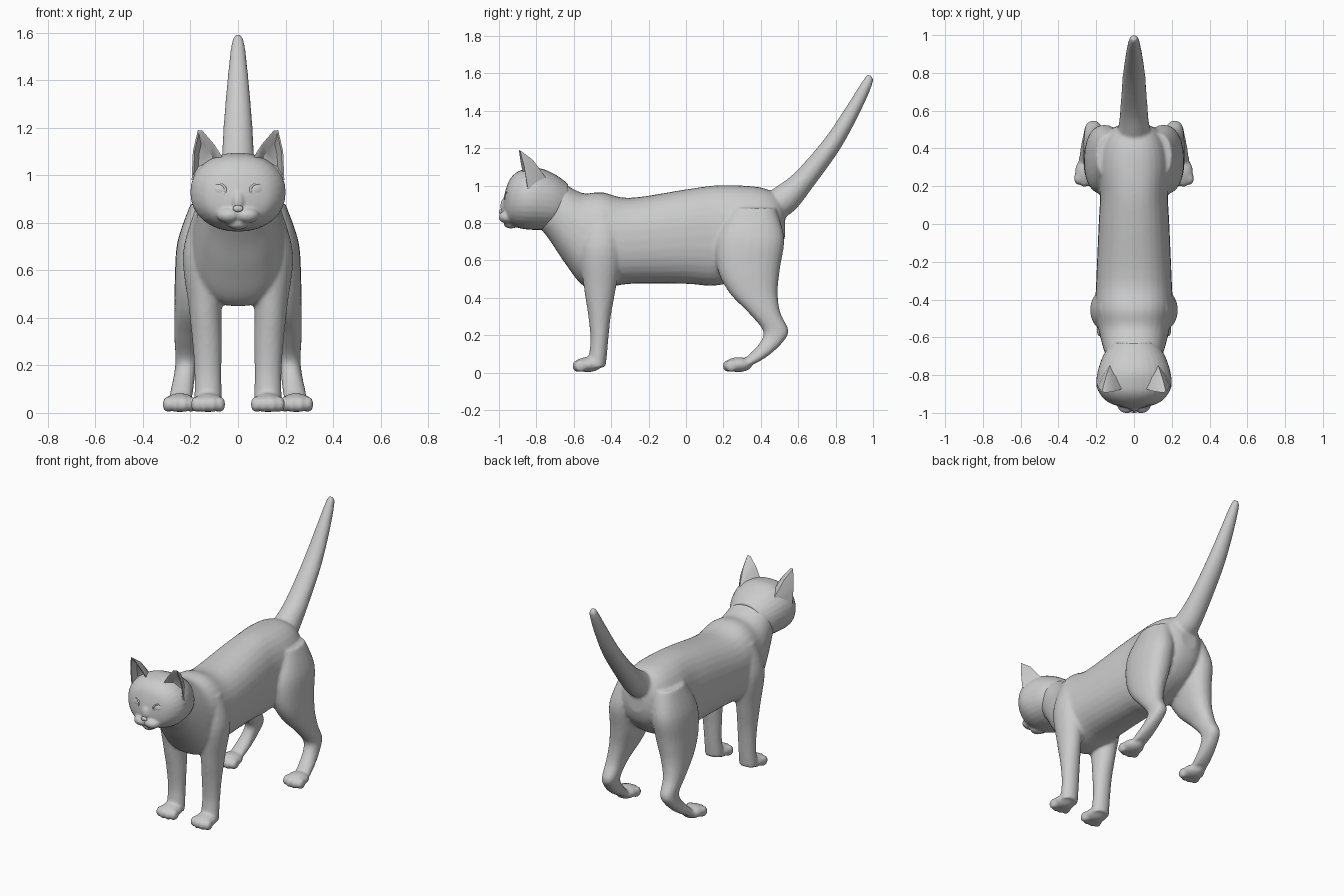
import bpy, bmesh, math
from mathutils import Vector, Matrix

cube = bpy.data.objects.get("Cube")
if cube:
    bpy.data.objects.remove(cube)

fur = bpy.data.materials.new("light_grey")
fur.use_nodes = True
GREY = (0.6, 0.6, 0.6, 1)
fur.diffuse_color = GREY
fur.node_tree.nodes["Principled BSDF"].inputs["Base Color"].default_value = GREY


def smooth_path(rows, steps=5):
    """Catmull-Rom interpolation between cross-section rows."""
    out = []
    for i in range(len(rows) - 1):
        a, b = rows[max(i - 1, 0)], rows[i]
        c, d = rows[i + 1], rows[min(i + 2, len(rows) - 1)]
        for k in range(steps):
            t = k / steps
            out.append([q + t / 2 * (r - p + t * (2*p - 5*q + 4*r - s + t * (3*(q - r) + s - p)))
                        for p, q, r, s in zip(a, b, c, d)])
    return out + [rows[-1]]


def loft(bm, rows, side=1, power=2.0, sides=24):
    """Rows are x, y, z, half width, half depth, depth direction in degrees."""
    rings = []
    for x, y, z, rx, rd, ang in smooth_path(rows):
        depth = Vector((0, math.cos(math.radians(ang)), math.sin(math.radians(ang))))
        ring = []
        for k in range(sides):
            t = math.tau * k / sides
            c, s = math.cos(t), math.sin(t)
            u = math.copysign(abs(c) ** (2 / power), c) * rx
            v = math.copysign(abs(s) ** (2 / power), s) * rd
            ring.append(bm.verts.new(Vector((side * x + u, y, z)) + depth * v))
        rings.append(ring)
    for a, b in zip(rings, rings[1:]):
        for k in range(sides):
            j = (k + 1) % sides
            bm.faces.new((a[k], a[j], b[j], b[k]))
    bm.faces.new(rings[0][::-1])
    bm.faces.new(rings[-1])


def ball(bm, centre, radii, turn=0):
    mat = Matrix.Translation(centre) @ Matrix.Rotation(turn, 4, 'Z') @ Matrix.Diagonal((*radii, 1))
    bmesh.ops.create_uvsphere(bm, u_segments=20, v_segments=12, radius=1, matrix=mat)


def finish(bm, name, voxel=0, smoothing=0):
    bmesh.ops.recalc_face_normals(bm, faces=bm.faces[:])
    mesh = bpy.data.meshes.new(name)
    bm.to_mesh(mesh)
    bm.free()
    mesh.materials.append(fur)
    for p in mesh.polygons:
        p.use_smooth = True
    ob = bpy.data.objects.new(name, mesh)
    bpy.context.collection.objects.link(ob)
    if voxel:
        rem = ob.modifiers.new("Blend", 'REMESH')
        rem.mode = 'VOXEL'
        rem.voxel_size = voxel
        rem.use_smooth_shade = True
        smo = ob.modifiers.new("Soften", 'SMOOTH')
        smo.factor = 0.5
        smo.iterations = smoothing
    return ob


def paw(bm, side, x, y):
    ball(bm, (side * x, y, 0.043), (0.068, 0.075, 0.04))
    for dx, dy in ((-0.05, 0.012), (-0.018, 0), (0.018, 0), (0.05, 0.012)):
        ball(bm, (side * x + dx, y - 0.05 + dy, 0.036), (0.023, 0.035, 0.034))


# Torso with neck: y, bottom, top, half width
TORSO = [(-0.8, 0.8, 1.07, 0.12), (-0.73, 0.71, 1.06, 0.14), (-0.65, 0.59, 1.01, 0.165),
         (-0.55, 0.465, 0.96, 0.19), (-0.45, 0.45, 0.965, 0.205), (-0.3, 0.475, 0.935, 0.2),
         (0, 0.475, 0.98, 0.187), (0.15, 0.465, 1.0, 0.18), (0.3, 0.5, 1.0, 0.19),
         (0.42, 0.56, 0.985, 0.17), (0.5, 0.65, 0.94, 0.12), (0.53, 0.73, 0.86, 0.06)]
FRONT_LEG = [(0.12, -0.45, 0.86, 0.06, 0.08, 0), (0.14, -0.455, 0.67, 0.092, 0.115, 0),
             (0.138, -0.46, 0.45, 0.07, 0.085, 0), (0.13, -0.462, 0.3, 0.062, 0.06, 0),
             (0.127, -0.463, 0.18, 0.057, 0.048, 0), (0.126, -0.47, 0.1, 0.057, 0.048, 0),
             (0.126, -0.48, 0.03, 0.06, 0.05, 0)]
HIND_LEG = [(0.12, 0.36, 0.88, 0.08, 0.12, 0), (0.155, 0.345, 0.72, 0.1, 0.18, 0),
            (0.17, 0.335, 0.56, 0.096, 0.168, 0), (0.19, 0.36, 0.43, 0.078, 0.13, 0),
            (0.21, 0.42, 0.32, 0.058, 0.085, 0), (0.215, 0.48, 0.225, 0.048, 0.068, 0),
            (0.225, 0.455, 0.16, 0.045, 0.06, 0), (0.236, 0.39, 0.095, 0.048, 0.055, 0),
            (0.244, 0.33, 0.05, 0.05, 0.045, 0)]
TAIL = [(0, 0.44, 0.87, 0.1, 0.08, 125), (0, 0.53, 0.93, 0.08, 0.08, 130),
        (0, 0.63, 1.03, 0.071, 0.062, 137), (0, 0.78, 1.22, 0.06, 0.05, 145),
        (0, 0.89, 1.4, 0.045, 0.04, 152), (0, 0.97, 1.55, 0.028, 0.028, 155),
        (0, 0.985, 1.59, 0.014, 0.014, 155)]

# Body, legs, paws and tail blended together
bm = bmesh.new()
loft(bm, [(0, y, (lo + hi) / 2, w, (hi - lo) / 2, 90) for y, lo, hi, w in TORSO], power=2.3, sides=32)
loft(bm, TAIL)
for s in (1, -1):
    loft(bm, FRONT_LEG, s)
    loft(bm, HIND_LEG, s, power=2.3)
    paw(bm, s, 0.126, -0.525)
    paw(bm, s, 0.245, 0.28)
finish(bm, "body", 0.01, 5)

# Head with cheeks, chin and nose bridge: y, middle height, half width, half height
HEAD = [(-0.63, 0.9, 0.12, 0.11), (-0.7, 0.915, 0.165, 0.145), (-0.78, 0.928, 0.192, 0.165),
        (-0.85, 0.928, 0.2, 0.162), (-0.9, 0.925, 0.18, 0.15), (-0.94, 0.915, 0.142, 0.122),
        (-0.962, 0.9, 0.092, 0.085), (-0.975, 0.89, 0.04, 0.04)]
bm = bmesh.new()
loft(bm, [(0, y, z, w, h, 90) for y, z, w, h in HEAD], power=2.15, sides=32)
ball(bm, (0, -0.935, 0.797), (0.045, 0.04, 0.026))
ball(bm, (0, -0.96, 0.89), (0.032, 0.033, 0.05))
for s in (1, -1):
    ball(bm, (s * 0.038, -0.955, 0.832), (0.052, 0.047, 0.034))
finish(bm, "head", 0.007, 3)

bm = bmesh.new()
ball(bm, (0, -0.99, 0.86), (0.022, 0.01, 0.014))
finish(bm, "nose")

# Ears: hollow in front, tapering back into the skull
RIM = [(0.055, -0.87, 1.06), (0.1, -0.885, 1.13), (0.15, -0.893, 1.188), (0.169, -0.888, 1.19),
       (0.19, -0.865, 1.1), (0.195, -0.845, 0.98)]
for s, side in ((1, "left"), (-1, "right")):
    bm = bmesh.new()
    pts = [Vector((s * x, y, z)) for x, y, z in RIM]
    mid = sum(pts, Vector()) / len(pts)
    back_point = Vector((s * 0.125, -0.74, 1.03))
    layers = [[mid.lerp(p, 0.45) + Vector((0, 0.04, -0.015)) for p in pts],
              [mid.lerp(p, 0.84) for p in pts], pts,
              [p.lerp(back_point, 0.4) + Vector((0, 0.01, 0.012)) for p in pts]]
    rings = [[bm.verts.new(p) for p in ring] for ring in layers]
    n = len(pts)
    for a, b in zip(rings, rings[1:]):
        for k in range(n):
            bm.faces.new((a[k], a[(k + 1) % n], b[(k + 1) % n], b[k]))
    bm.faces.new(rings[0])
    tail_vert = bm.verts.new(back_point)
    for k in range(n):
        bm.faces.new((rings[-1][k], rings[-1][(k + 1) % n], tail_vert))
    ear = finish(bm, side + "_ear")
    bpy.context.view_layer.objects.active = ear
    ear.select_set(True)
    bpy.ops.object.shade_smooth_by_angle(angle=math.radians(45))
    ear.select_set(False)

    # Eye with a raised lid around it
    bm = bmesh.new()
    ball(bm, (s * 0.085, -0.949, 0.937), (0.034, 0.014, 0.026), s * 0.4)
    finish(bm, side + "_eye")
    bm = bmesh.new()
    lid = []
    for k in range(24):
        t = math.tau * k / 24
        for j in range(6):
            q = math.tau * j / 6
            r = 1 + 0.16 * math.cos(q)
            p = Vector((0.036 * r * math.cos(t), 0.007 * math.sin(q), 0.028 * r * math.sin(t)))
            p.rotate(Matrix.Rotation(s * 0.4, 3, 'Z'))
            lid.append(bm.verts.new(p + Vector((s * 0.085, -0.952, 0.937))))
    for k in range(24):
        for j in range(6):
            a, b = k * 6, (k + 1) % 24 * 6
            i = (j + 1) % 6
            bm.faces.new((lid[a + j], lid[a + i], lid[b + i], lid[b + j]))
    finish(bm, side + "_eyelid")
